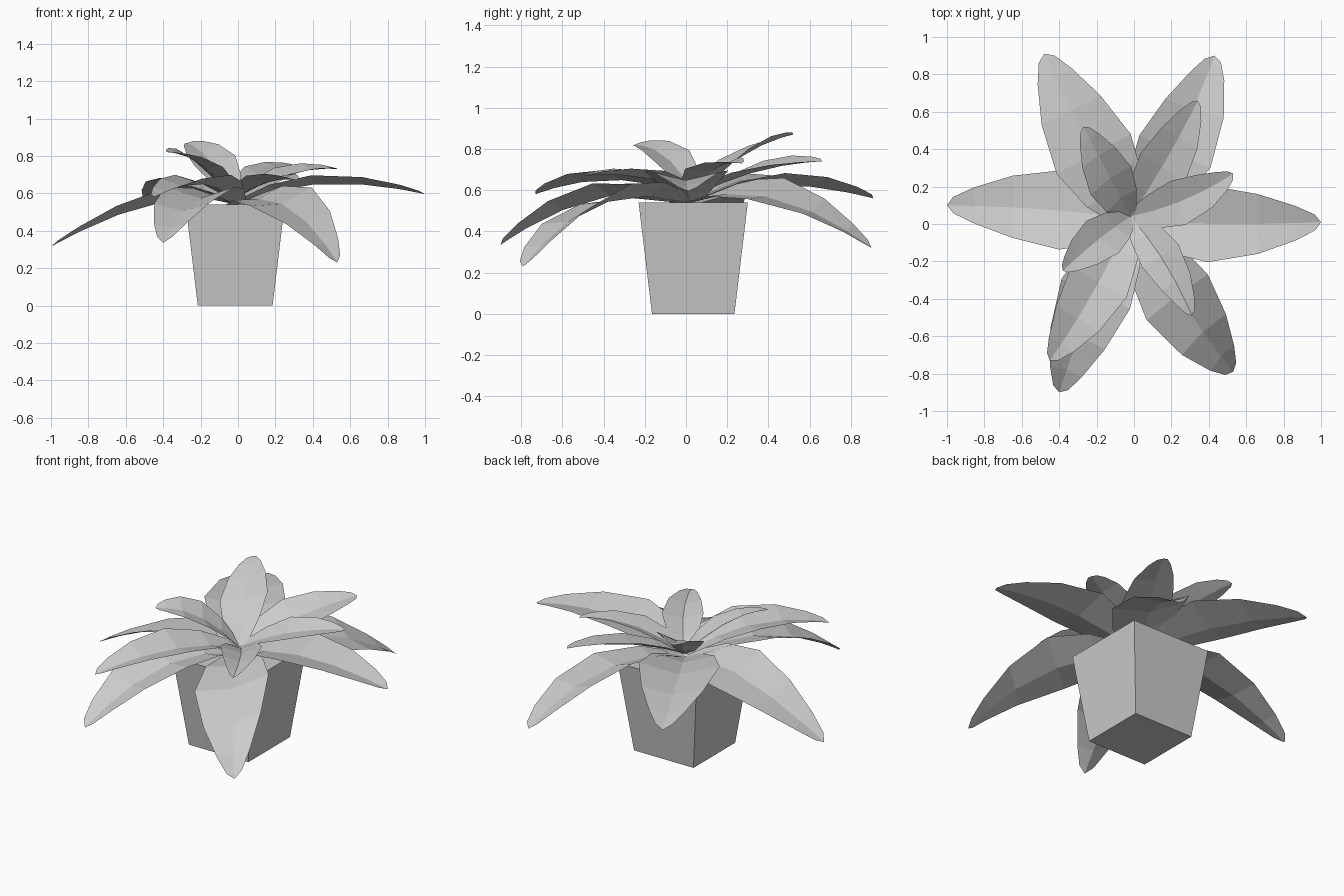
import bpy
import bmesh
from math import radians
from mathutils import Vector, Matrix

cube = bpy.data.objects.get("Cube")
if cube:
    bpy.data.objects.remove(cube, do_unlink=True)

GREY = (0.6, 0.6, 0.6, 1)
grey = bpy.data.materials.new("plain grey")
grey.use_nodes = True
grey.diffuse_color = GREY
grey.node_tree.nodes["Principled BSDF"].inputs["Base Color"].default_value = GREY


def add_object(name, bm):
    mesh = bpy.data.meshes.new(name)
    bm.to_mesh(mesh)
    bm.free()
    mesh.materials.append(grey)
    obj = bpy.data.objects.new(name, mesh)
    bpy.context.collection.objects.link(obj)


# Square pot, wider at the rim
def build_pot(centre, bottom, top, height):
    bm = bmesh.new()
    bmesh.ops.create_cube(bm, size=2)
    for v in bm.verts:
        half = top if v.co.z > 0 else bottom
        v.co = Vector((centre[0] + v.co.x * half, centre[1] + v.co.y * half,
                       height if v.co.z > 0 else 0))
    add_object("pot", bm)


# Leaf outline: position along the midrib and share of the half width
OUTLINE = [(0, .3), (.22, .76), (.45, 1), (.7, .78), (.88, .45), (.97, .21)]


# Folded leaf: a curved midrib with a raised edge on both sides
def build_leaf(name, base, mid, tip, half_width, fold, roll=0):
    base, mid, tip = Vector(base), Vector(mid), Vector(tip)
    control = mid * 2 - (base + tip) / 2
    bm = bmesh.new()
    rows = []
    for t, share in OUTLINE:
        rib = base * (1 - t) ** 2 + control * 2 * t * (1 - t) + tip * t * t
        tangent = ((control - base) * (1 - t) + (tip - control) * t).normalized()
        side = tangent.cross(Vector((0, 0, 1))).normalized()
        side = Matrix.Rotation(radians(-roll), 3, tangent) @ side
        if side.z * roll > 0:
            side.z = -side.z
        normal = side.cross(tangent)
        edge = side * half_width * share
        lift = normal * fold * share
        rows.append([bm.verts.new(p) for p in (rib - edge + lift, rib, rib + edge + lift)])
    for a, b in zip(rows, rows[1:]):
        for i in range(2):
            bm.faces.new((a[i], a[i + 1], b[i + 1], b[i]))
    end = bm.verts.new(tip)
    for i in range(2):
        bm.faces.new((rows[-1][i], rows[-1][i + 1], end))
    add_object(name, bm)


build_pot((-.015, .035), .2, .265, .54)

# Large drooping leaves around the rim; a positive roll lowers the right edge seen from the base
LOW = (-.01, .02, .54)
build_leaf("left_leaf", LOW, (.45, 0, .65), (1, .01, .595), .205, .05)
build_leaf("right_leaf", LOW, (-.43, .075, .55), (-1, .1, .315), .215, .035, 8)
build_leaf("back_left_leaf", LOW, (.23, .43, .56), (.43, .9, .32), .215, .04, 14)
build_leaf("back_right_leaf", LOW, (-.24, .42, .625), (-.48, .91, .56), .225, .06)
build_leaf("front_right_leaf", LOW, (-.22, -.41, .565), (-.4, -.9, .335), .2, .06)
build_leaf("front_left_leaf", LOW, (.26, -.42, .53), (.53, -.79, .23), .21, .04, 14)

# Smaller upright leaves in the middle
HIGH = (-.02, .04, .57)
build_leaf("middle_leaf_front_right", HIGH, (-.21, -.35, .65), (-.45, -.73, .58), .17, .05)
build_leaf("middle_leaf_back_left", HIGH, (.17, .34, .69), (.34, .66, .74), .145, .035, 12)
build_leaf("middle_leaf_left", HIGH, (.27, .13, .7), (.53, .27, .73), .125, .03, 8)
build_leaf("inner_leaf_back", HIGH, (-.14, .27, .765), (-.27, .52, .87), .135, .03, -14)
build_leaf("inner_leaf_front_left", HIGH, (.16, -.2, .66), (.31, -.49, .67), .115, .04)
build_leaf("inner_leaf_right", HIGH, (-.2, -.09, .755), (-.38, -.25, .82), .125, .03, -14)
